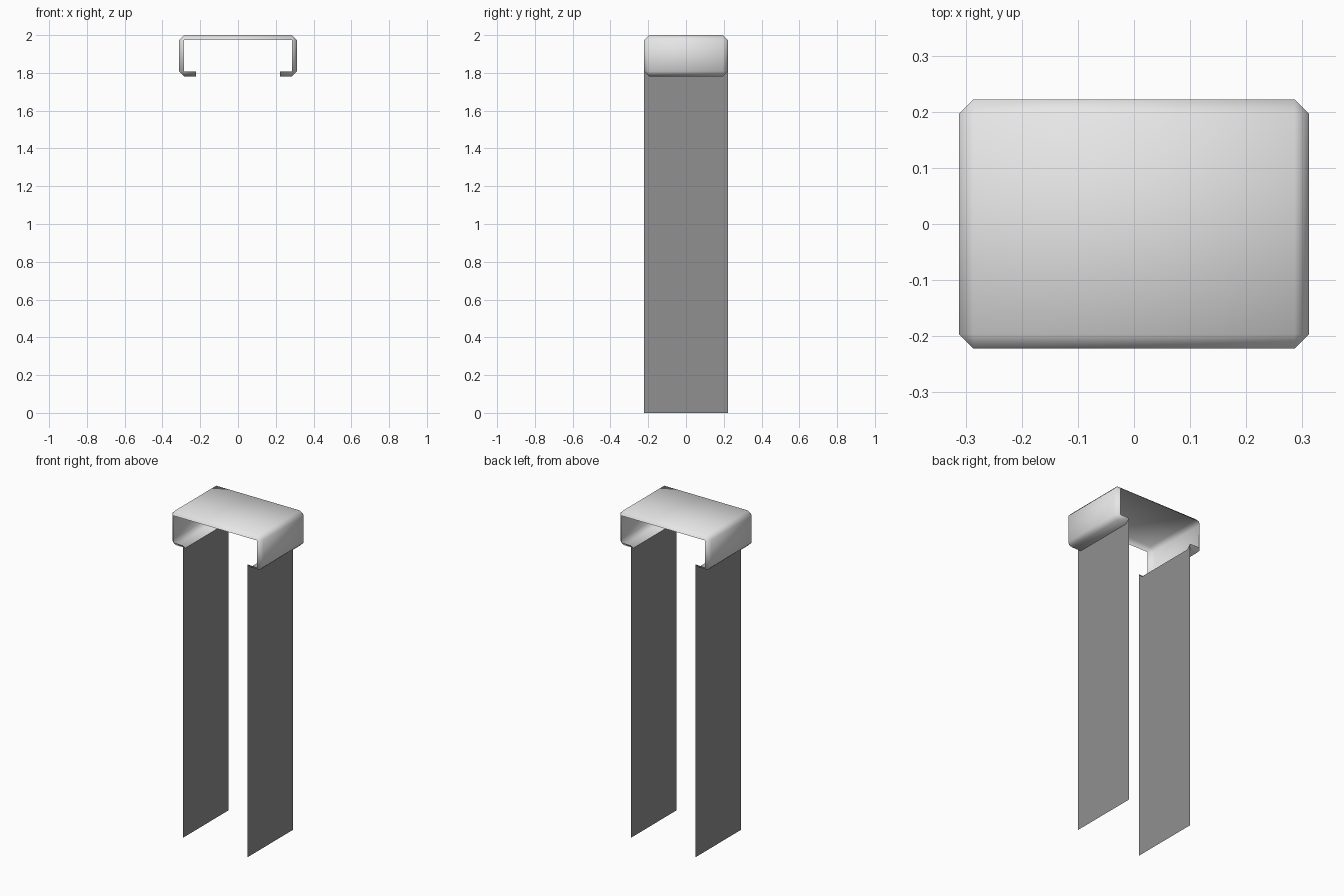
import bpy
import bmesh
from mathutils import Matrix, Vector

HALF_X, HALF_Y = 0.312, 0.222   # half size of the cap
LOW, HIGH = 1.782, 2.0          # bottom and top of the cap
BEVEL = 0.026
LEG_X = 0.222                   # inner edge of the lips, where the legs hang

cube = bpy.data.objects.get("Cube")
if cube:
    bpy.data.objects.remove(cube, do_unlink=True)


def make_material(name, value):
    mat = bpy.data.materials.new(name)
    mat.use_nodes = True
    colour = (value, value, value, 1)
    mat.diffuse_color = colour
    mat.node_tree.nodes["Principled BSDF"].inputs["Base Color"].default_value = colour
    return mat


def make_object(name, bm, mat):
    mesh = bpy.data.meshes.new(name)
    bm.to_mesh(mesh)
    bm.free()
    mesh.materials.append(mat)
    obj = bpy.data.objects.new(name, mesh)
    bpy.context.collection.objects.link(obj)
    return obj


light_grey = make_material("light grey", 0.8)
dark_grey = make_material("dark grey", 0.28)

# Cap: chamfered box, open at both ends and along the middle of its underside
bm = bmesh.new()
size = Matrix.Diagonal((2 * HALF_X, 2 * HALF_Y, HIGH - LOW, 1))
bmesh.ops.create_cube(bm, size=1, matrix=Matrix.Translation((0, 0, (LOW + HIGH) / 2)) @ size)
bmesh.ops.bevel(bm, geom=bm.edges[:], offset=BEVEL, segments=1, affect='EDGES')
bm.normal_update()
ends = [f for f in bm.faces if abs(f.normal.y) > 0.99]
bmesh.ops.delete(bm, geom=ends, context='FACES')
for side in (-1, 1):
    under = [f for f in bm.faces if f.calc_center_median().z < LOW + BEVEL]
    geom = under + list({e for f in under for e in f.edges}) + list({v for f in under for v in f.verts})
    bmesh.ops.bisect_plane(bm, geom=geom, plane_co=(side * LEG_X, 0, 0), plane_no=(1, 0, 0))
middle = [f for f in bm.faces
          if f.calc_center_median().z < LOW + BEVEL and abs(f.calc_center_median().x) < LEG_X]
bmesh.ops.delete(bm, geom=middle, context='FACES')
cap = make_object("cap", bm, light_grey)

bpy.ops.object.select_all(action='DESELECT')
cap.select_set(True)
bpy.context.view_layer.objects.active = cap
bpy.ops.object.shade_smooth_by_angle(angle=1.0)

# Legs: thin sheets hanging from the lip edges, following the lip's chamfers
outline = [(-HALF_Y, 0), (HALF_Y, 0), (HALF_Y, LOW + BEVEL), (HALF_Y - BEVEL, LOW),
           (BEVEL - HALF_Y, LOW), (-HALF_Y, LOW + BEVEL)]
for name, side in (("left_leg", 1), ("right_leg", -1)):
    bm = bmesh.new()
    verts = [bm.verts.new(Vector((side * LEG_X, y, z))) for y, z in outline[::side]]
    bm.faces.new(verts)
    make_object(name, bm, dark_grey)
